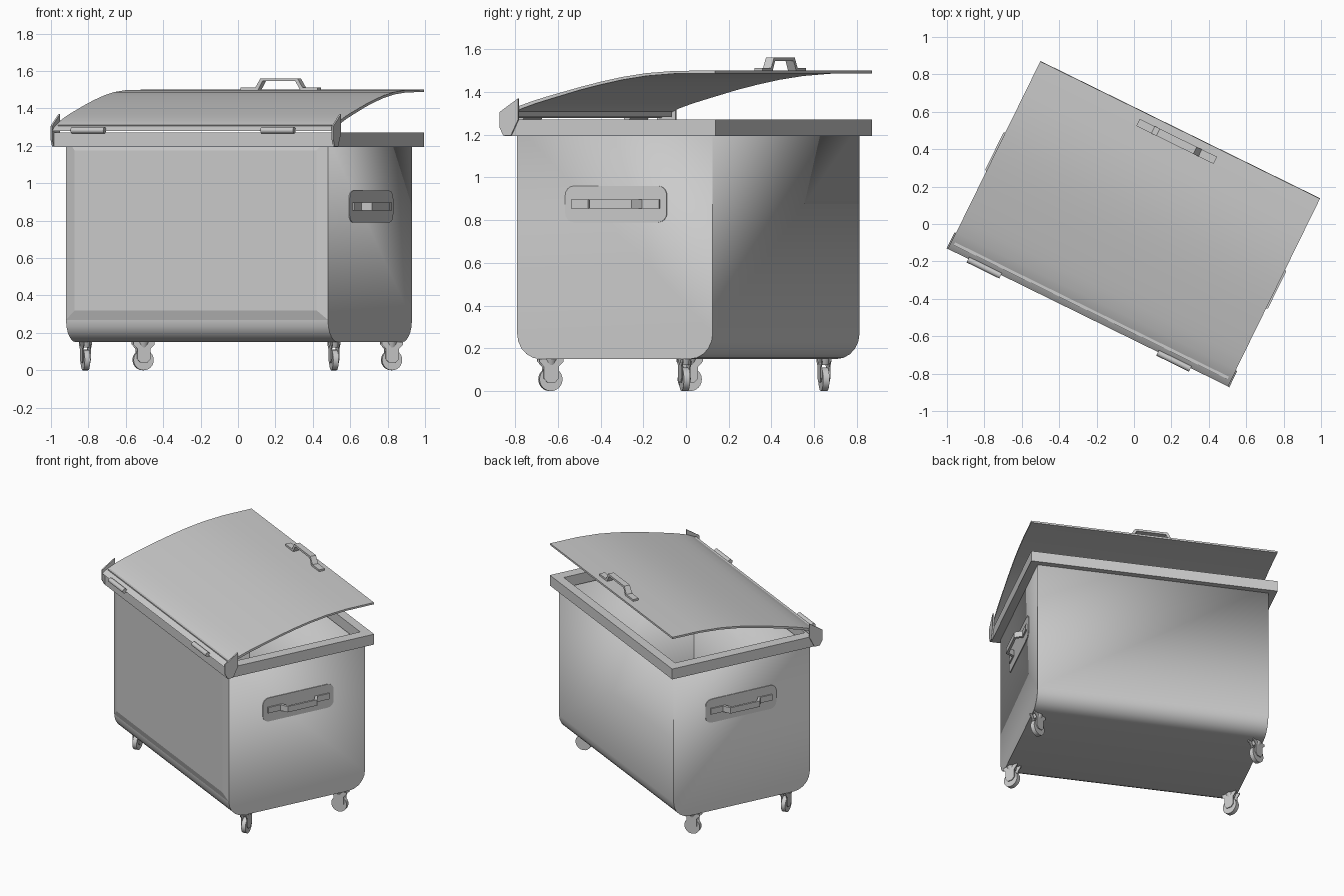
import bpy, bmesh, math
from mathutils import Matrix, Vector

if "Cube" in bpy.data.objects:
    bpy.data.objects.remove(bpy.data.objects["Cube"])

# Bin is built in its own frame (x = length, y = depth), then turned to its yaw
YAW = Matrix.Rotation(math.radians(-26.15), 4, 'Z')
OFF = 0.012  # bin sits slightly behind the lid centre


def finish(name, bm, local=Matrix(), smooth=None):
    bmesh.ops.recalc_face_normals(bm, faces=bm.faces)
    me = bpy.data.meshes.new(name)
    bm.to_mesh(me)
    bm.free()
    me.transform(YAW @ local)
    ob = bpy.data.objects.new(name, me)
    bpy.context.collection.objects.link(ob)
    if smooth:
        bpy.ops.object.select_all(action='DESELECT')
        ob.select_set(True)
        bpy.context.view_layer.objects.active = ob
        bpy.ops.object.shade_smooth_by_angle(angle=math.radians(smooth))
    return ob


def prism(name, pts, lo, hi, local=Matrix(), smooth=None):
    """Closed (y, z) outline extruded along x."""
    bm = bmesh.new()
    f = bm.faces.new([bm.verts.new((lo, y, z)) for y, z in pts])
    r = bmesh.ops.extrude_face_region(bm, geom=[f])
    bmesh.ops.translate(bm, vec=(hi - lo, 0, 0),
                        verts=[v for v in r['geom'] if isinstance(v, bmesh.types.BMVert)])
    return finish(name, bm, local, smooth)


def box(name, size, loc, local=Matrix()):
    bm = bmesh.new()
    bmesh.ops.create_cube(bm, size=1, matrix=Matrix.Translation(loc) @ Matrix.Diagonal((*size, 1)))
    return finish(name, bm, local)


def cylinder(name, r, length, mat, seg=24, r2=None):
    bm = bmesh.new()
    bmesh.ops.create_cone(bm, cap_ends=True, segments=seg, radius1=r,
                          radius2=r if r2 is None else r2, depth=length)
    return finish(name, bm, mat, 40)


T = Matrix.Translation
Rx = lambda d: Matrix.Rotation(math.radians(d), 4, 'X')
Ry = lambda d: Matrix.Rotation(math.radians(d), 4, 'Y')
Rz = lambda d: Matrix.Rotation(math.radians(d), 4, 'Z')

# Tub: U-shaped section with rounded bottom edges, hollow and open on top
A, B, R, Z0, Z1 = 0.78, 0.51, 0.12, 0.15, 1.24
half = [(B, Z1)] + [(B - R + R * math.cos(t), Z0 + R - R * math.sin(t))
                    for t in (math.pi / 2 * i / 5 for i in range(6))]
section = half + [(-y, z) for y, z in reversed(half)]
bm = bmesh.new()
ends = [[bm.verts.new((x, y + OFF, z)) for y, z in section] for x in (-A, A)]
for i in range(len(section) - 1):
    bm.faces.new((ends[0][i], ends[0][i + 1], ends[1][i + 1], ends[1][i]))
bm.faces.new(ends[0])
bm.faces.new(ends[1])
tub = finish("tub", bm, smooth=30)
mod = tub.modifiers.new("wall", 'SOLIDIFY')
mod.thickness = 0.02
# recalculated normals of an open shell may face either way: pick the inward side
end = max(tub.data.polygons, key=lambda p: (YAW.inverted() @ p.center).x)
mod.offset = -1 if (YAW.inverted() @ end.normal).x > 0 else 1

# Raised front panel with sloping border
bm = bmesh.new()
yf = OFF - B
outer = [bm.verts.new((x, yf, z)) for x, z in ((-A, .27), (A, .27), (A, Z1), (-A, Z1))]
inner = [bm.verts.new((x, yf - 0.016, z)) for x, z in
         ((-A + .06, .32), (A - .06, .32), (A - .06, 1.175), (-A + .06, 1.175))]
bm.faces.new(inner)
for i in range(4):
    j = (i + 1) % 4
    bm.faces.new((outer[i], outer[j], inner[j], inner[i]))
finish("front_panel", bm)

# Rim: rectangular collar
bm = bmesh.new()
rings = []
for a, b, z in ((.833, .55, 1.195), (.833, .55, 1.27), (.757, .487, 1.27), (.757, .487, 1.195)):
    rings.append([bm.verts.new((sx * a, sy * b + OFF, z))
                  for sx, sy in ((-1, -1), (1, -1), (1, 1), (-1, 1))])
for k in range(4):
    r0, r1 = rings[k], rings[(k + 1) % 4]
    for i in range(4):
        j = (i + 1) % 4
        bm.faces.new((r0[i], r0[j], r1[j], r1[i]))
finish("rim", bm)

# Curved lid, hinged along the front edge and held open
top = [(-.558, 1.28), (-.535, 1.3), (-.46, 1.335), (-.39, 1.358), (-.315, 1.379), (-.148, 1.422),
       (-.04, 1.447), (.075, 1.47), (.2, 1.488), (.353, 1.499), (.56, 1.5)]
under = [(y + (.012 if y < -.2 else .003 if y < .3 else 0), z - .013) for y, z in top[1:]]
prism("lid", top + under[::-1] + [(-.54, 1.278)], -.833, .833, smooth=35)
box("hinge_bar", (1.63, .05, .03), (0, -.5, 1.297))

# Hinges and lid end brackets
for i, x in enumerate((-.616, .514)):
    cylinder(f"hinge_{i}", .017, .195, T((x, -.562, 1.283)) @ Ry(90), 12)
bracket = [(-.54, 1.197), (-.56, 1.235), (-.56, 1.305), (-.463, 1.37), (-.463, 1.27), (-.5, 1.197)]
for s in (-1, 1):
    prism(f"lid_bracket_{s}", bracket, *sorted((s * .832, s * .842)))

# Strap handles: flat feet, sloped legs, straight grip (lid and both ends)
strap = [(-.23, 0), (-.23, .014), (-.14, .014), (-.11, .062), (.11, .062), (.14, .014), (.23, .014),
         (.23, 0), (.125, 0), (.098, .047), (-.098, .047), (-.125, 0)]


def handle(name, local):
    prism(name, strap, -.021, .021, local)


handle("lid_handle", T((.01, .497, 1.499)) @ Rz(90))
for s in (-1, 1):
    side = T((s * A, .02, .875)) @ (Ry(90) if s > 0 else Ry(-90))
    handle(f"side_handle_{s}", side)
    # Rounded mounting plate behind the handle
    bm = bmesh.new()
    pts = []
    for cx, cy, a0 in ((.04, .22, 0), (-.04, .22, 90), (-.04, -.22, 180), (.04, -.22, 270)):
        for k in range(5):
            t = math.radians(a0 + k * 22.5)
            pts.append((cx + .045 * math.cos(t), cy + .045 * math.sin(t)))
    f = bm.faces.new([bm.verts.new((x, y, .005)) for x, y in pts])
    r = bmesh.ops.extrude_face_region(bm, geom=[f])
    bmesh.ops.translate(bm, vec=(0, 0, -.01),
                        verts=[v for v in r['geom'] if isinstance(v, bmesh.types.BMVert)])
    finish(f"handle_plate_{s}", bm, side)

# Swivel casters: front pair roll along world y, back pair along world x
fork = [(-.058, .15), (-.058, .138), (-.036, .115), (-.036, .06), (-.018, .04), (.018, .04),
        (.036, .06), (.036, .115), (.058, .138), (.058, .15)]
for sx in (-1, 1):
    for sy in (-1, 1):
        name = ("front" if sy < 0 else "back") + ("_left" if sx < 0 else "_right")
        base = T((sx * .74, sy * .35 + .006, 0)) @ Rz(26.15 + (12 if sy < 0 else 102))
        cylinder(f"{name}_wheel", .055, .03, base @ T((0, 0, .055)) @ Ry(90))
        for s in (-1, 1):
            prism(f"{name}_fork_{s}", fork, s * .02 - .003, s * .02 + .003, base)
        cylinder(f"{name}_swivel", .024, .03, base @ T((0, 0, .137)), 16, .034)
